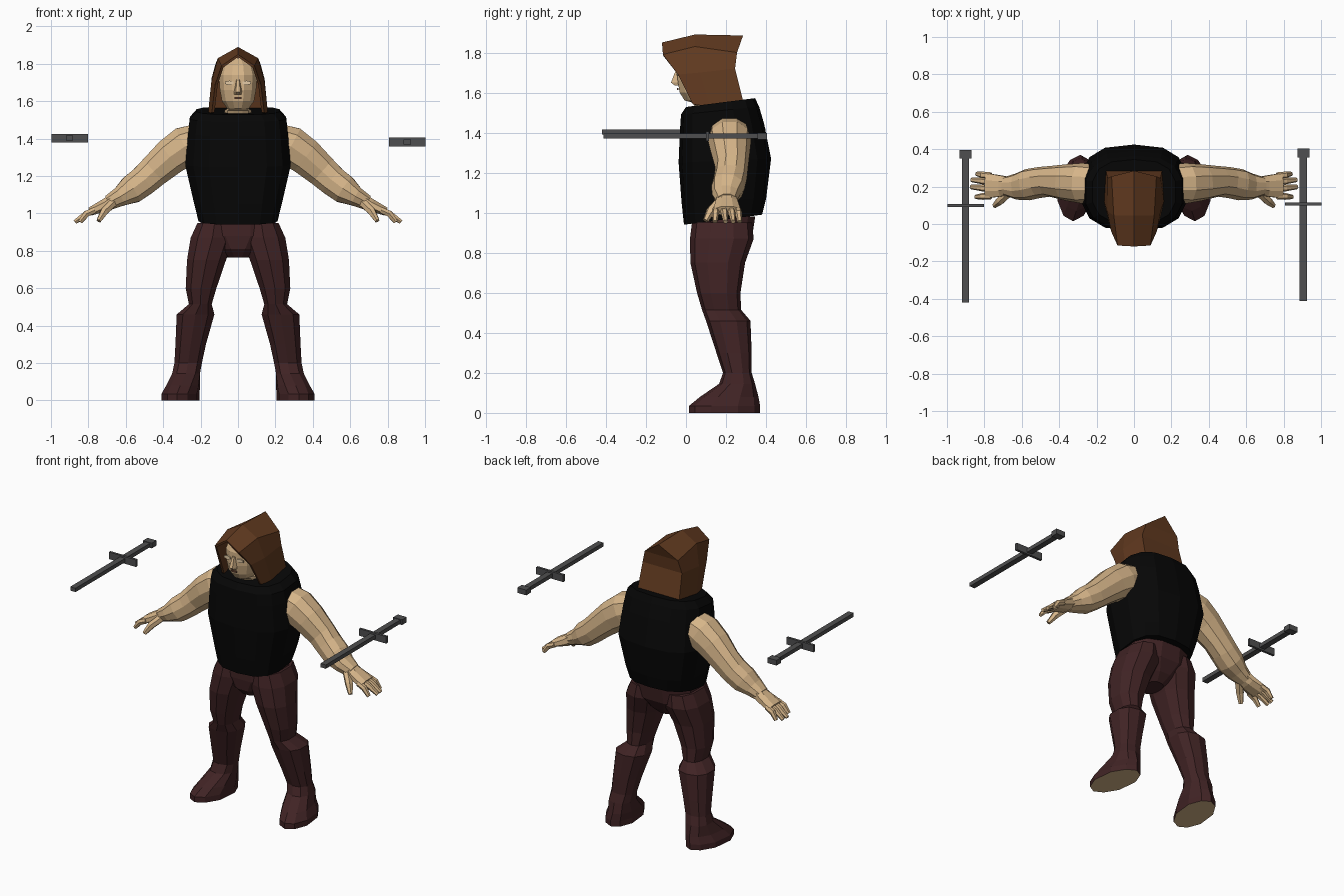
import bpy, bmesh, math
from mathutils import Vector as V

if "Cube" in bpy.data.objects:
    bpy.data.objects.remove(bpy.data.objects["Cube"])


def material(name, r, g, b):
    m = bpy.data.materials.new(name)
    m.diffuse_color = (r, g, b, 1)
    m.use_nodes = True
    m.node_tree.nodes["Principled BSDF"].inputs["Base Color"].default_value = m.diffuse_color
    return m


SKIN = material("skin", .67, .46, .25)
BLACK = material("black_cloth", .002, .002, .002)
MAROON = material("maroon_cloth", .052, .017, .018)
BROWN = material("brown_hood", .12, .042, .014)
STEEL = material("dark_steel", .078, .078, .08)
PALE = material("pale_eye", .78, .60, .38)
DARK = material("dark_mouth", .16, .07, .04)


def finish(name, bm, mats, mirror=False):
    bmesh.ops.recalc_face_normals(bm, faces=bm.faces)
    me = bpy.data.meshes.new(name)
    bm.to_mesh(me)
    bm.free()
    for m in mats:
        me.materials.append(m)
    ob = bpy.data.objects.new(name, me)
    bpy.context.collection.objects.link(ob)
    if mirror:
        mod = ob.modifiers.new("mirror", 'MIRROR')
        mod.use_mirror_merge = False
    return ob


def spow(v, p):
    return math.copysign(abs(v) ** (2 / p), v)


def ring(c, a, b, n, p=2):
    """Superellipse section around c with half axes a and b."""
    pts = []
    for i in range(n):
        t = 2 * math.pi * (i + .5) / n
        pts.append(V(c) + V(a) * spow(math.cos(t), p) + V(b) * spow(math.sin(t), p))
    return pts


def loft(bm, rings):
    rows = [[bm.verts.new(p) for p in r] for r in rings]
    n = len(rows[0])
    for r, s in zip(rows, rows[1:]):
        for i in range(n):
            j = (i + 1) % n
            bm.faces.new((r[i], r[j], s[j], s[i]))
    bm.faces.new(rows[0])
    bm.faces.new(rows[-1])


def tube(bm, pts, n=8, p=2.2):
    """pts: x, y, z, radius up, radius sideways."""
    cs = [V(q[:3]) for q in pts]
    rings = []
    for i, q in enumerate(pts):
        d = (cs[min(i + 1, len(cs) - 1)] - cs[max(i - 1, 0)]).normalized()
        v = V((0, 1, 0))
        v = (v - d * v.dot(d)).normalized()
        rings.append(ring(cs[i], d.cross(v) * q[3], v * q[4], n, p))
    loft(bm, rings)


def level(z, x0, x1, y0, y1, n=10, p=2.4, tilt=0):
    """Horizontal section from its x and y limits."""
    return ring(((x0 + x1) / 2, (y0 + y1) / 2, z), ((x1 - x0) / 2, 0, 0),
                (0, (y1 - y0) / 2, tilt), n, p)


def box(bm, x, y, z, sx, sy, sz):
    vs = bmesh.ops.create_cube(bm, size=1)['verts']
    for v in vs:
        v.co = V((x + v.co.x * sx, y + v.co.y * sy, z + v.co.z * sz))


# sleeveless vest
bm = bmesh.new()
loft(bm, [level(z, -w, w, f, b, 14, 2.7, t) for z, w, f, b, t in [
    (.965, .215, -.01, .38, .025), (1.06, .24, -.022, .40, .01),
    (1.26, .287, -.037, .425, .01), (1.43, .272, -.03, .39, .015),
    (1.51, .262, -.025, .365, .02), (1.55, .225, 0, .345, .022)]])
finish("vest", bm, [BLACK])

# trousers: hips
bm = bmesh.new()
loft(bm, [level(z, -w, w, f, b, 12) for z, w, f, b in [
    (.765, .06, .08, .24), (.81, .12, .04, .29), (.88, .21, .03, .335),
    (.98, .205, .03, .35)]])
finish("hips", bm, [MAROON])

# trouser legs with boots, bare soles
bm = bmesh.new()
loft(bm, [level(*q) for q in [
    (.95, .03, .22, .03, .33), (.87, .015, .258, .02, .338), (.75, .06, .277, .022, .295),
    (.60, .112, .283, .055, .272), (.515, .138, .265, .08, .275),
    (.46, .122, .332, .10, .322), (.30, .168, .338, .152, .328),
    (.20, .19, .343, .185, .328), (.145, .2, .355, .165, .345),
    (.08, .203, .385, .07, .362), (.035, .205, .41, .015, .37), (0, .205, .41, .015, .37)]])
# narrow and splay the boots toward the heel and toe
for v in bm.verts:
    if v.co.z < .1:
        t = (v.co.y - .19) / .18
        k = 1 - .28 * t * t
        v.co.x = .305 + (v.co.x - .305) * k - .02 * t
for f in bm.faces:
    if max(v.co.z for v in f.verts) < .01:
        f.material_index = 1
finish("legs", bm, [MAROON, SKIN], True)

# arms
bm = bmesh.new()
tube(bm, [(.19, .215, 1.40, .09, .10), (.28, .218, 1.36, .112, .108),
          (.36, .222, 1.305, .103, .098), (.45, .228, 1.225, .09, .082),
          (.505, .222, 1.175, .084, .083), (.57, .21, 1.127, .08, .084),
          (.63, .20, 1.09, .055, .07), (.69, .203, 1.058, .042, .05)], 10)
finish("arms", bm, [SKIN], True)

# hands: palm, four fingers, thumb
bm = bmesh.new()
tube(bm, [(.66, .203, 1.075, .04, .05), (.71, .203, 1.045, .036, .06),
          (.79, .205, 1.01, .024, .072)])
for y0, y1, x in [(.15, .145, .845), (.187, .198, .872), (.224, .236, .868), (.257, .268, .84)]:
    tube(bm, [(.765, y0, 1.018, .018, .019), (.81, (y0 + y1) / 2, .998, .019, .018),
              (x, y1, .955, .012, .012)], 6)
tube(bm, [(.67, .17, 1.055, .025, .028), (.715, .125, 1.01, .023, .024),
          (.745, .098, .96, .013, .014)], 6)
finish("hands", bm, [SKIN], True)

# head and neck
bm = bmesh.new()
loft(bm, [level(z, -w, w, f, b, 12, 2.3) for z, w, f, b in [
    (1.5, .08, .06, .22), (1.55, .075, .03, .21), (1.56, .06, -.01, .2),
    (1.60, .088, -.035, .2), (1.66, .1, -.045, .2), (1.74, .106, -.045, .21),
    (1.79, .09, -.025, .2), (1.83, .05, .02, .15)]])
finish("head", bm, [SKIN])

# nose wedge
bm = bmesh.new()
loft(bm, [[V((-w, -.03, z)), V((-w * .5, f, z)), V((w * .5, f, z)), V((w, -.03, z))]
          for z, w, f in [(1.635, .022, -.055), (1.65, .024, -.075), (1.715, .012, -.05)]])
finish("nose", bm, [SKIN])

# eyes and mouth
bm = bmesh.new()
loft(bm, [ring((.046, y, 1.698), (.026, 0, 0), (0, 0, .012), 6) for y in (-.047, -.038)])
finish("eyes", bm, [PALE], True)
bm = bmesh.new()
box(bm, 0, -.041, 1.618, .04, .009, .01)
finish("mouth", bm, [DARK])

# hood: arches from the face opening to the back, closed behind
arches = [
    [(.14, .035, 1.54), (.122, -.04, 1.69), (.088, -.115, 1.79), (0, -.12, 1.85)],
    [(.16, .12, 1.535), (.143, .07, 1.70), (.108, .045, 1.83), (0, .045, 1.89)],
    [(.15, .285, 1.56), (.142, .245, 1.72), (.12, .255, 1.80), (0, .285, 1.885)]]
bm = bmesh.new()
rows = []
for half in arches:
    full = half + [(-x, y, z) for x, y, z in half[-2::-1]]
    rows.append([bm.verts.new(p) for p in full])
for r, s in zip(rows, rows[1:]):
    for i in range(6):
        bm.faces.new((r[i], r[i + 1], s[i + 1], s[i]))
b = rows[-1]
for i in range(2):
    bm.faces.new((b[i], b[i + 1], b[5 - i], b[6 - i]))
bm.faces.new((b[2], b[3], b[4]))
hood = finish("hood", bm, [BROWN])
sol = hood.modifiers.new("cloth_thickness", 'SOLIDIFY')
sol.thickness = .014
sol.offset = -1

# floating swords: blade, guard, pommel
for side, x, y, z in [("left", -.9, 0, 1.403), ("right", .905, .007, 1.382)]:
    bm = bmesh.new()
    box(bm, x, y - .03, z, .038, .78, .025)
    box(bm, x, y + .1, z, .195, .016, .046)
    box(bm, x, y + .373, z, .064, .047, .034)
    finish(side + "_sword", bm, [STEEL])
